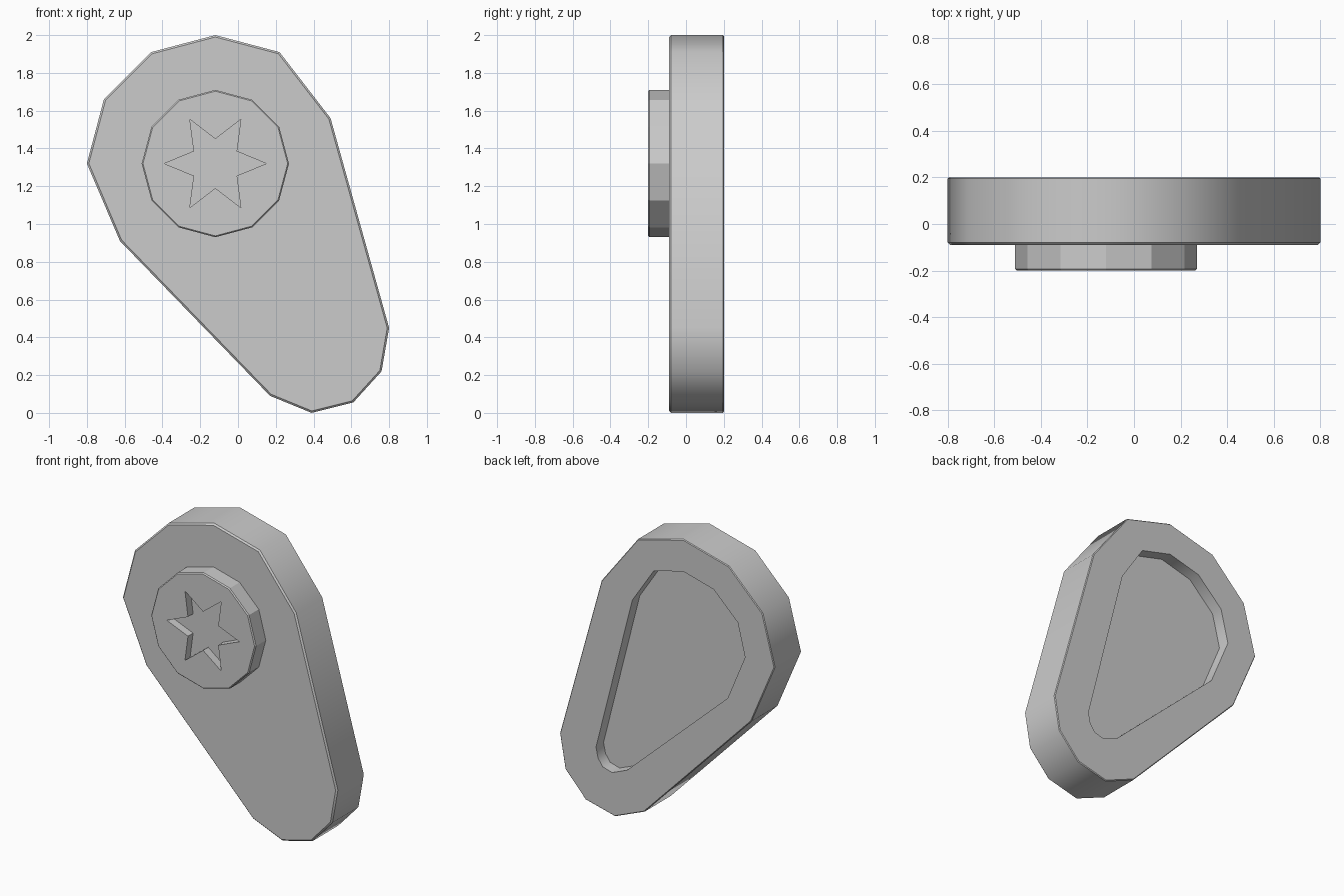
import bpy, bmesh, math
from mathutils import Vector

cube = bpy.data.objects.get("Cube")
if cube:
    bpy.data.objects.remove(cube, do_unlink=True)

grey = bpy.data.materials.new("plain grey")
grey.use_nodes = True
colour = (0.6, 0.6, 0.6, 1)
grey.diffuse_color = colour
grey.node_tree.nodes["Principled BSDF"].inputs["Base Color"].default_value = colour


def shrink(points, d):
    """Move every side of a closed clockwise outline inward by d."""
    result = []
    for i, p in enumerate(points):
        p = Vector(p)
        a = (p - Vector(points[i - 1])).normalized()
        b = (Vector(points[(i + 1) % len(points)]) - p).normalized()
        na, nb = Vector((a.y, -a.x)), Vector((b.y, -b.x))
        result.append(p + (na + nb) * d / (1 + na.dot(nb)))
    return result


def star_ring(centre, radii, count=12):
    """Clockwise ring whose points alternate between the given radii."""
    return [(centre[0] + radii[i % len(radii)] * math.cos(-math.tau * i / count),
             centre[1] + radii[i % len(radii)] * math.sin(-math.tau * i / count))
            for i in range(count)]


def loft(name, rings, smooth_angle=None):
    """Join (outline, y) rings in order and cap both ends."""
    bm = bmesh.new()
    loops = [[bm.verts.new((p[0], y, p[1])) for p in pts] for pts, y in rings]
    for lower, upper in zip(loops, loops[1:]):
        n = len(lower)
        for i in range(n):
            j = (i + 1) % n
            bm.faces.new((lower[i], lower[j], upper[j], upper[i]))
    bm.faces.new(loops[0])
    bm.faces.new(loops[-1])
    bmesh.ops.recalc_face_normals(bm, faces=bm.faces)
    mesh = bpy.data.meshes.new(name)
    bm.to_mesh(mesh)
    bm.free()
    mesh.materials.append(grey)
    obj = bpy.data.objects.new(name, mesh)
    bpy.context.collection.objects.link(obj)
    if smooth_angle:
        bpy.ops.object.select_all(action='DESELECT')
        obj.select_set(True)
        bpy.context.view_layer.objects.active = obj
        bpy.ops.object.shade_smooth_by_angle(angle=math.radians(smooth_angle))
    return obj


# Tapered arm plate with chamfered rims and a hollow in its back
outline = [(-.12, 2), (.22, 1.91), (.49, 1.56), (.8, .45), (.76, .22), (.61, .055),
           (.39, 0), (.17, .09), (-.625, .91), (-.8, 1.32), (-.71, 1.66), (-.46, 1.91)]
hollow = [(-.12, 1.785), (.1, 1.73), (.26, 1.49), (.53, .43), (.515, .36), (.48, .31),
          (.41, .29), (.3, .335), (-.45, 1.02), (-.58, 1.33), (-.525, 1.55), (-.345, 1.725)]
front, back, chamfer = -.09, .2, .01
loft("arm_plate", [
    (shrink(outline, chamfer), front), (outline, front + chamfer),
    (outline, back - chamfer / 2), (shrink(outline, chamfer / 2), back),
    (hollow, back), (hollow, back - .08)], smooth_angle=40)

# Twelve-sided boss with a six-pointed socket
hub = (-.12, 1.32)
socket = star_ring(hub, (.27, .13))
loft("boss", [
    (star_ring(hub, (.39,)), front + .01), (star_ring(hub, (.39,)), -.193),
    (star_ring(hub, (.383,)), -.2), (socket, -.2), (socket, -.145)])
